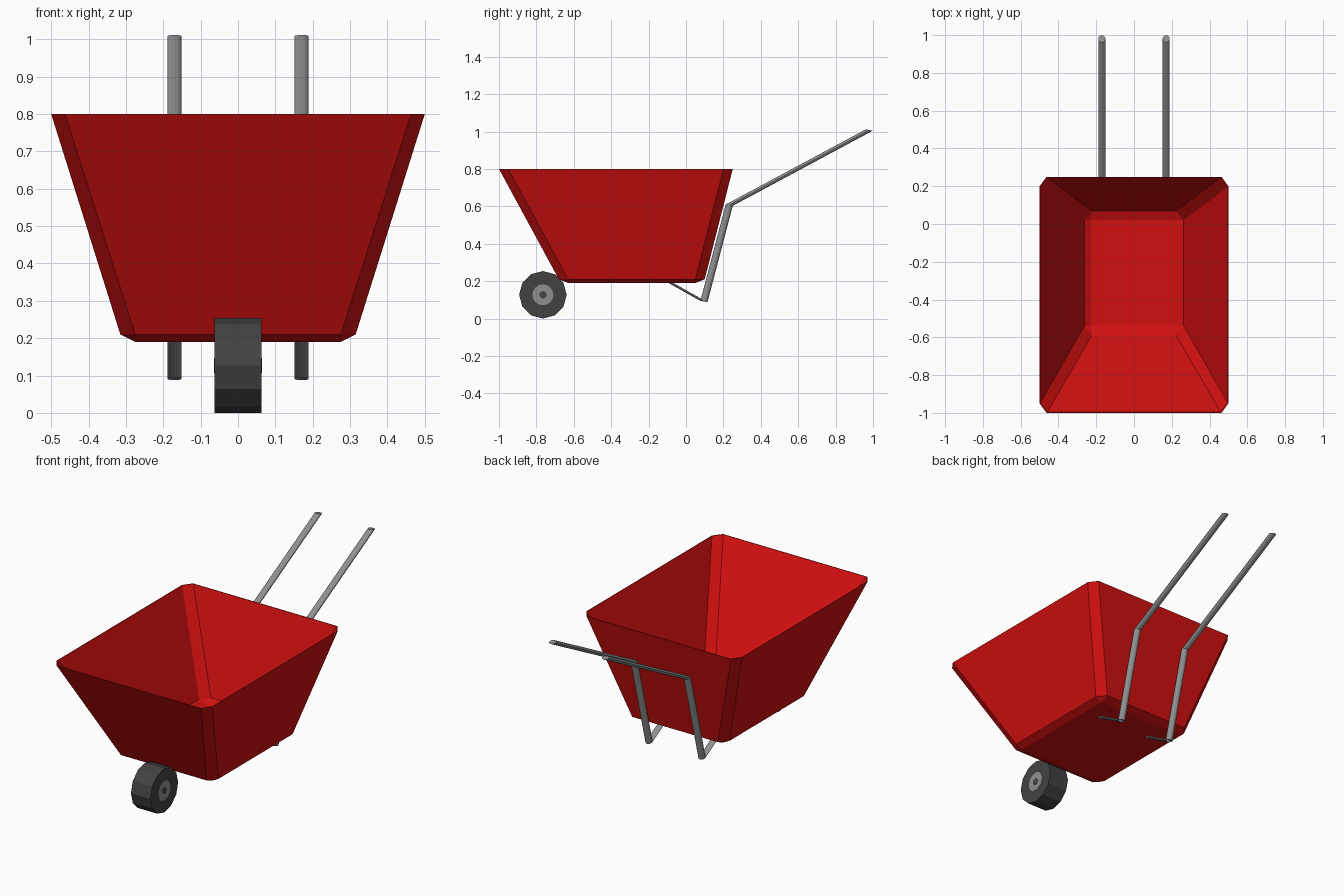
import bpy, bmesh, math

if "Cube" in bpy.data.objects:
    bpy.data.objects.remove(bpy.data.objects["Cube"])


def material(name, rgb):
    m = bpy.data.materials.new(name)
    m.diffuse_color = (*rgb, 1)
    m.use_nodes = True
    m.node_tree.nodes["Principled BSDF"].inputs["Base Color"].default_value = m.diffuse_color
    return m


red = material("red paint", (0.65, 0.005, 0.005))
grey = material("grey metal", (0.28, 0.28, 0.28))
rubber = material("dark rubber", (0.055, 0.055, 0.055))


def loft(name, rings, mat):
    """Skin a list of equal-length rings and close both ends."""
    bm = bmesh.new()
    rows = [[bm.verts.new(p) for p in r] for r in rings]
    n = len(rows[0])
    for a, b in zip(rows, rows[1:]):
        for i in range(n):
            j = (i + 1) % n
            bm.faces.new((a[i], a[j], b[j], b[i]))
    bm.faces.new(rows[0][::-1])
    bm.faces.new(rows[-1])
    bmesh.ops.remove_doubles(bm, verts=bm.verts, dist=1e-5)
    bmesh.ops.recalc_face_normals(bm, faces=bm.faces)
    me = bpy.data.meshes.new(name)
    bm.to_mesh(me)
    bm.free()
    me.materials.append(mat)
    ob = bpy.data.objects.new(name, me)
    bpy.context.collection.objects.link(ob)
    return ob


def tray_ring(x, y0, y1, z, cx=0.0, cy=0.0):
    """Rectangle with chamfered corners."""
    return [(x, y0 + cy, z), (x, y1 - cy, z), (x - cx, y1, z), (-x + cx, y1, z),
            (-x, y1 - cy, z), (-x, y0 + cy, z), (-x + cx, y0, z), (x - cx, y0, z)]


# Tray: outer floor, outer wall, rim, inner wall, inner floor
loft("tray", [
    tray_ring(0.275, -0.63, 0.05, 0.19),
    tray_ring(0.315, -0.68, 0.10, 0.21, 0.04, 0.05),
    tray_ring(0.50, -1.00, 0.25, 0.80, 0.037, 0.05),
    tray_ring(0.496, -0.996, 0.246, 0.80, 0.037, 0.05),
    tray_ring(0.263, -0.59, 0.07, 0.27, 0.04, 0.05),
    tray_ring(0.225, -0.535, 0.02, 0.25),
], red)


# Bent handle and leg tubes, with near-horizontal round sections
def section(x, y, z, r=0.019, n=12):
    out = []
    for i in range(n):
        a = 2 * math.pi * i / n
        dy = r * math.sin(a)
        out.append((x + r * math.cos(a), y + dy, z - 0.18 * dy))
    return out


for side, label in ((1, "right"), (-1, "left")):
    path = [(-0.10, 0.201), (0.096, 0.091), (0.231, 0.606), (0.980, 1.008)]
    loft(label + "_handle_and_leg",
         [section(side * 0.17, y, z) for y, z in path], grey)


# Wheel parts: discs along x
def disc(name, r, half, n, mat):
    rings = [[(x, -0.765 + r * math.sin(2 * math.pi * i / n),
               0.127 + r * math.cos(2 * math.pi * i / n)) for i in range(n)]
             for x in (-half, half)]
    loft(name, rings, mat)


disc("tyre", 0.127, 0.0625, 12, rubber)
disc("wheel_hub", 0.056, 0.0635, 16, grey)
disc("axle_cap", 0.02, 0.0645, 12, rubber)
